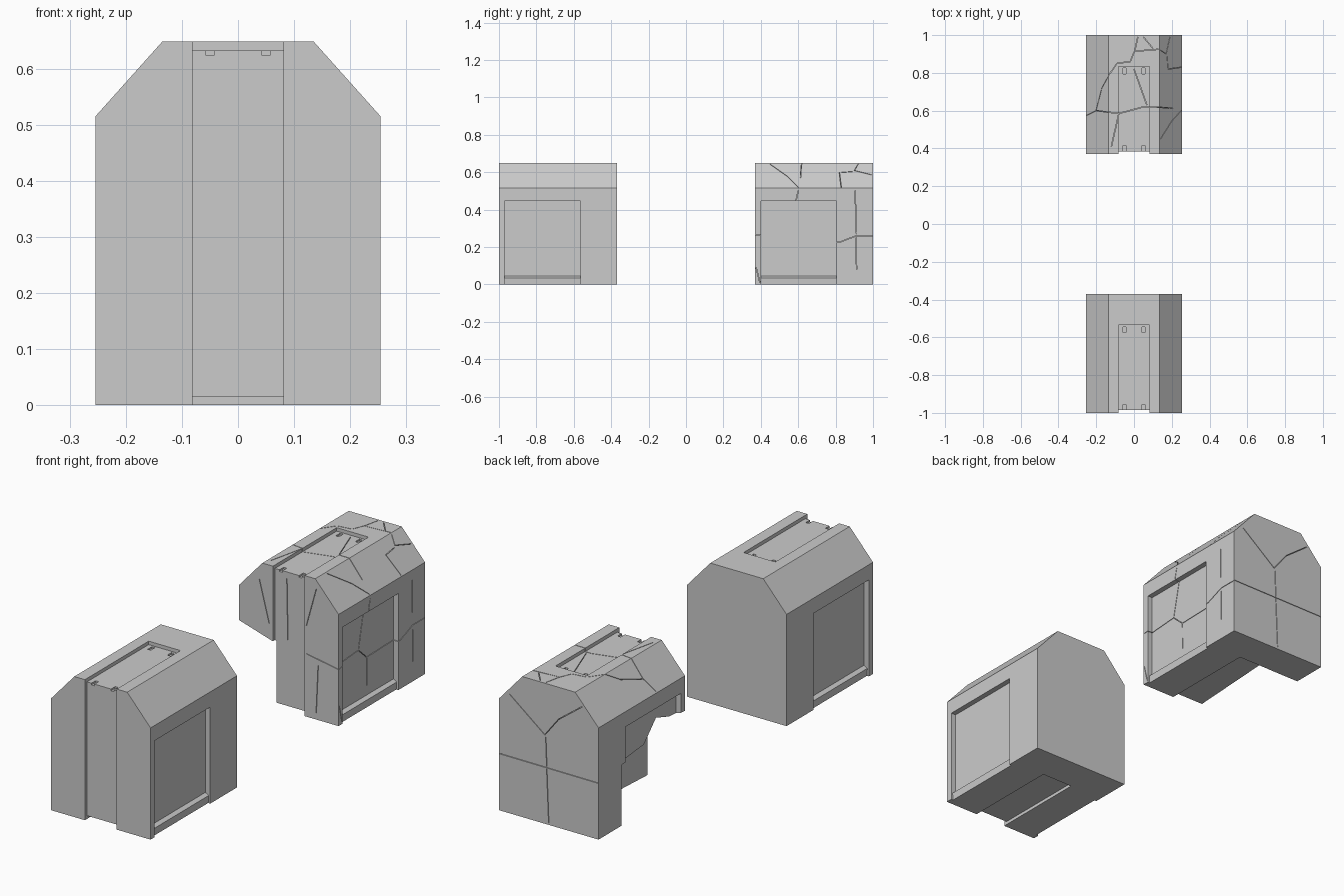
import bpy, bmesh
from mathutils import Vector

if "Cube" in bpy.data.objects:
    bpy.data.objects.remove(bpy.data.objects["Cube"])


def prism(name, ring_a, ring_b):
    """Closed solid between two matching rings of 3D points."""
    bm = bmesh.new()
    a = [bm.verts.new(p) for p in ring_a]
    b = [bm.verts.new(p) for p in ring_b]
    bm.faces.new(a)
    bm.faces.new(b[::-1])
    for i in range(len(a)):
        j = (i + 1) % len(a)
        bm.faces.new((a[i], b[i], b[j], a[j]))
    bmesh.ops.recalc_face_normals(bm, faces=bm.faces)
    mesh = bpy.data.meshes.new(name)
    bm.to_mesh(mesh)
    bm.free()
    ob = bpy.data.objects.new(name, mesh)
    bpy.context.collection.objects.link(ob)
    return ob


def box(name, lo, hi):
    ring = [(lo[0], lo[1]), (hi[0], lo[1]), (hi[0], hi[1]), (lo[0], hi[1])]
    return prism(name, [(x, y, lo[2]) for x, y in ring], [(x, y, hi[2]) for x, y in ring])


def cut(target, cutter):
    """Subtract the cutter, bake the result and discard the cutter."""
    cutter.hide_render = True
    mod = target.modifiers.new("cut", 'BOOLEAN')
    mod.operation = 'DIFFERENCE'
    mod.solver = 'EXACT'
    mod.object = cutter
    dg = bpy.context.evaluated_depsgraph_get()
    mesh = bpy.data.meshes.new_from_object(target.evaluated_get(dg))
    target.modifiers.clear()
    target.data = mesh
    bpy.data.objects.remove(cutter)


def barrier(name, y0):
    """Chamfered block with a wrap-around channel and side panel recesses."""
    y1 = y0 + 0.63
    prof = [(-.254, 0), (.254, 0), (.254, .515), (.135, .648), (-.135, .648), (-.254, .515)]
    ob = prism(name, [(x, y0, z) for x, z in prof], [(x, y1, z) for x, z in prof])
    # channel over the bottom, front and top
    u = [(-.1, -.1), (.465, -.1), (.465, .015), (.015, .015),
         (.015, .632), (.465, .632), (.465, .75), (-.1, .75)]
    cut(ob, prism("channel", [(-.081, y0 + y, z) for y, z in u], [(.081, y0 + y, z) for y, z in u]))
    # side panels with a raised sill
    panel = [(.3, -.05), (.3, .445), (.229, .445), (.229, .045), (.246, .035), (.24, -.05)]
    for s in (-1, 1):
        cut(ob, prism("panel", [(s * x, y0 + .03, z) for x, z in panel],
                      [(s * x, y0 + .435, z) for x, z in panel]))
        # latch notches at both ends of the top channel
        for a, b in ((-.02, .045), (.425, .455)):
            cut(ob, box("notch", (s * .05 - .008, y0 + a, .624), (s * .05 + .008, y0 + b, .66)))
    return ob


def crack(target, normal, points, half=.0013):
    """Thin cuts along a path lying on a face."""
    n = Vector(normal).normalized()
    for p, q in zip(points, points[1:]):
        p, q = Vector(p), Vector(q)
        d = (q - p).normalized()
        s = n.cross(d).normalized() * half
        rings = [[e + s + n * .02, e - s + n * .02, e - s - n * .031, e + s - n * .031]
                 for e in (p - d * .0007, q + d * .0009)]
        cut(target, prism("crack", *rings))


intact = barrier("intact_barrier", -1.0)
broken = barrier("broken_barrier", 0.37)

# chunk missing from the lower left of the broken block
gap = [(.30, .35), (.45, .36), (.546, .39), (.634, .30), (.83, .28), (.835, -.05), (.30, -.05)]
cut(broken, prism("missing_chunk",
                  [(-.30, y, z + .012 if z > 0 else z) for y, z in gap],
                  [(-.075 + .06 * (y - .37), y, z - .055 if z > 0 else z) for y, z in gap]))

# cracks on the flat top
for path in ([(-.135, .592), (-.08, .585), (.05, .62), (.135, .618)],
             [(-.08, .585), (-.12, .41)],
             [(0, .82), (.068, .63)],
             [(-.132, .79), (-.09, .85), (-.02, .86), (.005, .92), (.02, .99)],
             [(.01, .915), (.13, .925)],
             [(.05, .99), (.1, .93)]):
    crack(broken, (0, 0, 1), [(x, y, .648) for x, y in path])

# cracks on the chamfers
for s, path in ((-1, [(.25, .575), (.2, .60), (.137, .592)]),
                (-1, [(.2, .605), (.17, .72), (.137, .78)]),
                (1, [(.14, .45), (.2, .545), (.25, .60)]),
                (1, [(.137, .618), (.205, .612)]),
                (1, [(.14, .92), (.17, .90), (.19, .99)]),
                (1, [(.175, .89), (.18, .82), (.25, .83)])):
    crack(broken, (s * .745, 0, .667),
          [(s * x, y, .648 - (x - .135) * 1.118) for x, y in path])

# cracks on the right side
for path in ([(.375, .262), (.55, .275), (.60, .50)],
             [(.555, .27), (.61, .22), (.82, .225), (.91, .26), (.995, .26)],
             [(.61, .215), (.612, .09)],
             [(.912, .08), (.909, .25)],
             [(.909, .27), (.905, .50)],
             [(.375, .09), (.395, .01)]):
    crack(broken, (1, 0, 0), [(.254, y, z) for y, z in path])

# cracks on the front and back
for path in ([(.09, .29), (.25, .262)], [(.14, .03), (.15, .25)],
             [(-.15, .57), (-.10, .38)], [(-.02, .60), (-.015, .32)],
             [(.09, .42), (.14, .60)]):
    crack(broken, (0, -1, 0), [(x, .37, z) for x, z in path])
for path in ([(-.25, .26), (.25, .262)],
             [(.2, .55), (.02, .41), (-.05, .50), (-.17, .59)],
             [(0, .01), (.01, .255)], [(.01, .267), (.015, .40)]):
    crack(broken, (0, 1, 0), [(x, 1.0, z) for x, z in path])
